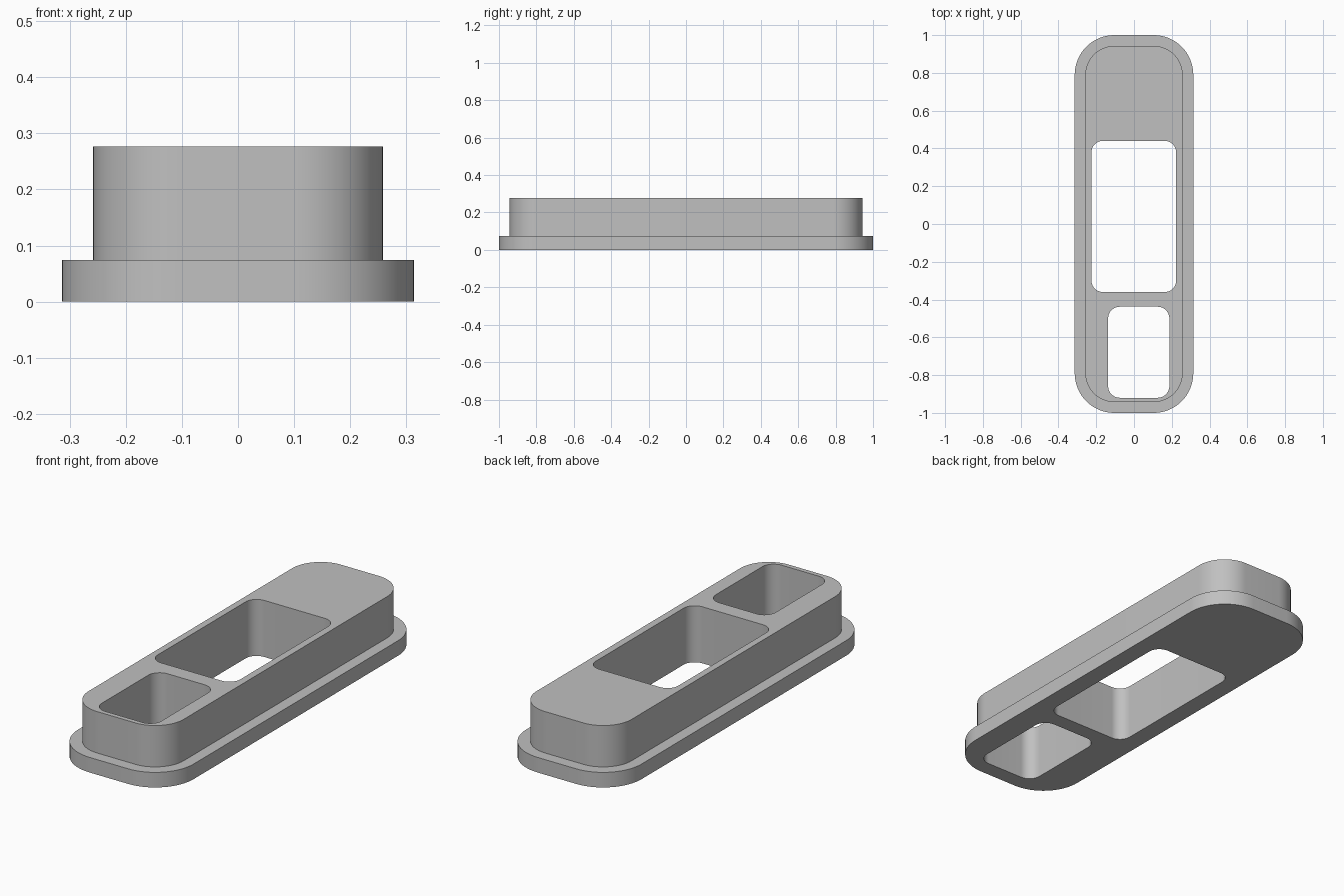
import bpy
import bmesh
from math import cos, sin, pi, radians

cube = bpy.data.objects.get("Cube")
if cube:
    bpy.data.objects.remove(cube, do_unlink=True)

FLANGE_TOP, BODY_TOP = 0.074, 0.277
ARC_STEPS = 16


def rounded_loop(bm, x0, x1, y0, y1, radius, z):
    """Closed rounded rectangle; returns its vertices and edges."""
    corners = [(x1, y1, -1, -1), (x0, y1, 1, -1), (x0, y0, 1, 1), (x1, y0, -1, 1)]
    verts = []
    for quarter, (x, y, sx, sy) in enumerate(corners):
        for i in range(ARC_STEPS + 1):
            a = (quarter + i / ARC_STEPS) * pi / 2
            verts.append(bm.verts.new((x + radius * (sx + cos(a)),
                                       y + radius * (sy + sin(a)), z)))
    edges = [bm.edges.new((v, verts[i - 1])) for i, v in enumerate(verts)]
    return verts, edges


def wall(bm, lower, upper):
    """Join two matching loops with a strip of quads."""
    a, b = lower[0], upper[0]
    for i in range(len(a)):
        bm.faces.new((a[i - 1], a[i], b[i], b[i - 1]))


def cap(bm, loops):
    """Fill the flat area between an outer loop and its holes."""
    edges = [e for loop in loops for e in loop[1]]
    bmesh.ops.triangle_fill(bm, use_beauty=True, edges=edges)


flange = (-0.314, 0.314, -1.0, 1.0, 0.21)
body = (-0.258, 0.258, -0.943, 0.943, 0.155)
openings = [(-0.225, 0.223, -0.36, 0.44, 0.06),
            (-0.137, 0.187, -0.92, -0.438, 0.062)]

bm = bmesh.new()

# Stepped outside: flange wall, ledge, body wall
steps = [(flange, 0), (flange, FLANGE_TOP), (body, FLANGE_TOP), (body, BODY_TOP)]
outer = [rounded_loop(bm, *shape, z) for shape, z in steps]
for lower, upper in zip(outer, outer[1:]):
    wall(bm, lower, upper)

# Through openings
bottom, top = [outer[0]], [outer[-1]]
for shape in openings:
    bottom.append(rounded_loop(bm, *shape, 0))
    top.append(rounded_loop(bm, *shape, BODY_TOP))
    wall(bm, bottom[-1], top[-1])

# Flat underside and top
cap(bm, bottom)
cap(bm, top)
bmesh.ops.recalc_face_normals(bm, faces=bm.faces)

mesh = bpy.data.meshes.new("flanged_frame")
bm.to_mesh(mesh)
bm.free()
frame = bpy.data.objects.new("flanged_frame", mesh)
bpy.context.collection.objects.link(frame)

# Plain grey
grey = bpy.data.materials.new("plain_grey")
grey.use_nodes = True
color = (0.53, 0.53, 0.53, 1)
grey.diffuse_color = color
grey.node_tree.nodes["Principled BSDF"].inputs["Base Color"].default_value = color
mesh.materials.append(grey)

bpy.ops.object.select_all(action="DESELECT")
frame.select_set(True)
bpy.context.view_layer.objects.active = frame
bpy.ops.object.shade_smooth_by_angle(angle=radians(30))
